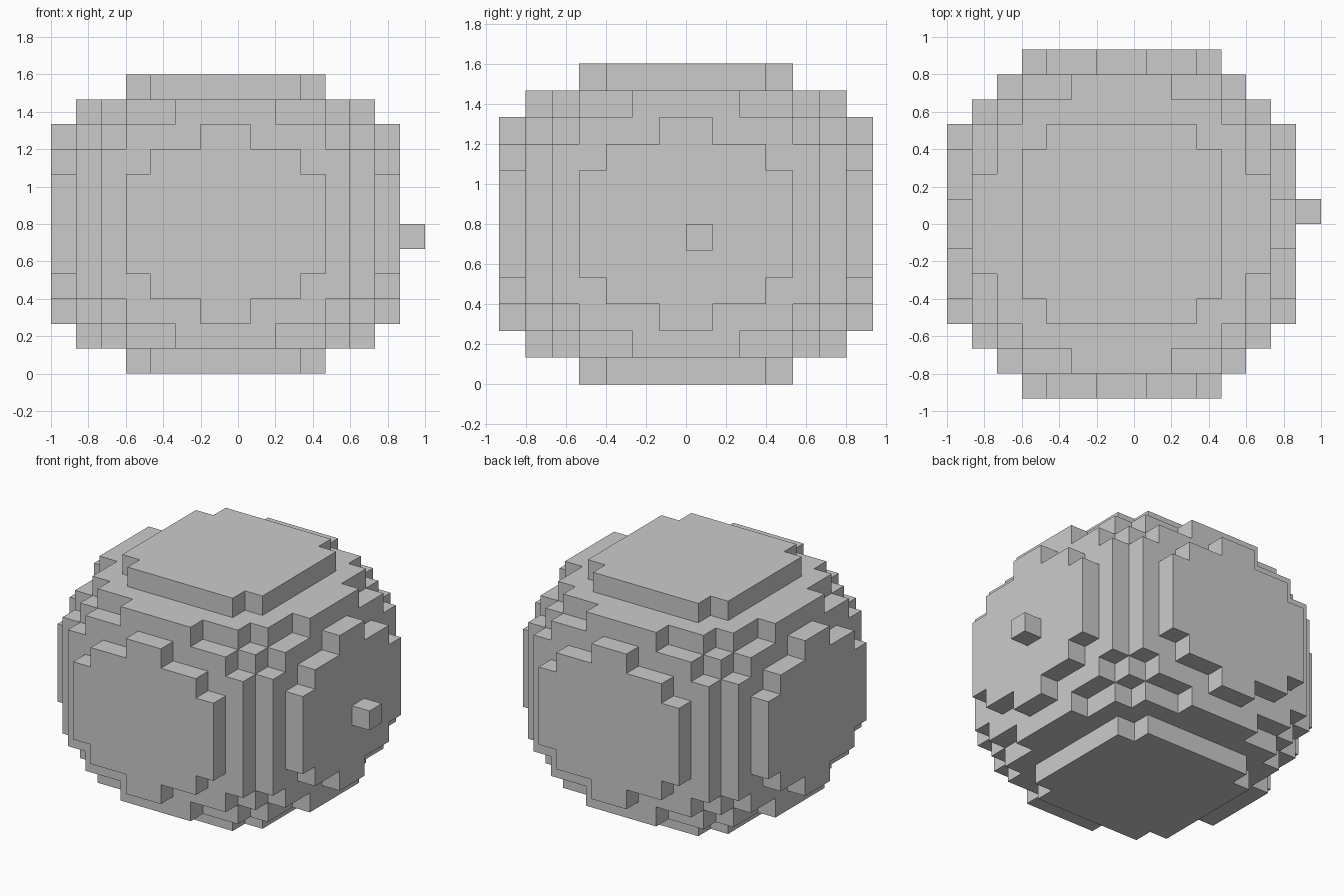
import bpy, bmesh
from mathutils import Vector

if "Cube" in bpy.data.objects:
    bpy.data.objects.remove(bpy.data.objects["Cube"])

V = 2 / 15                                # edge of one block
CENTRE = Vector((-V / 2, 0, 6 * V))       # centre of the round body
HALF = (7, 7, 6)                          # body half-size in blocks


def filled(c):
    """True when block c lies in the slightly flattened, clipped ball."""
    p = [n + 0.5 for n in c]
    if any(abs(a) > h for a, h in zip(p, HALF)):
        return False
    return p[0] ** 2 + p[1] ** 2 + 1.3 * p[2] ** 2 < 59.3


def block_object(name, cells):
    """Mesh the exposed block faces only, as one welded outer skin."""
    cells = set(cells)
    bm = bmesh.new()
    verts = {}

    def vert(c):
        if c not in verts:
            verts[c] = bm.verts.new(Vector(c) * V + CENTRE)
        return verts[c]

    for c in cells:
        for axis in range(3):
            u, w = (axis + 1) % 3, (axis + 2) % 3
            for side in (0, 1):
                n = list(c)
                n[axis] += 2 * side - 1
                if tuple(n) in cells:
                    continue
                loop = []
                for du, dw in ((0, 0), (1, 0), (1, 1), (0, 1)):
                    q = list(c)
                    q[axis] += side
                    q[u] += du
                    q[w] += dw
                    loop.append(vert(tuple(q)))
                bm.faces.new(loop if side else loop[::-1])
    mesh = bpy.data.meshes.new(name)
    bm.to_mesh(mesh)
    bm.free()
    obj = bpy.data.objects.new(name, mesh)
    bpy.context.collection.objects.link(obj)
    return obj


# Round stepped body
block_object("block_ball", [(x, y, z)
                            for x in range(-7, 7)
                            for y in range(-7, 7)
                            for z in range(-6, 6)
                            if filled((x, y, z))])

# Single block sticking out of the right side
block_object("side_nub", [(7, 0, -1)])
